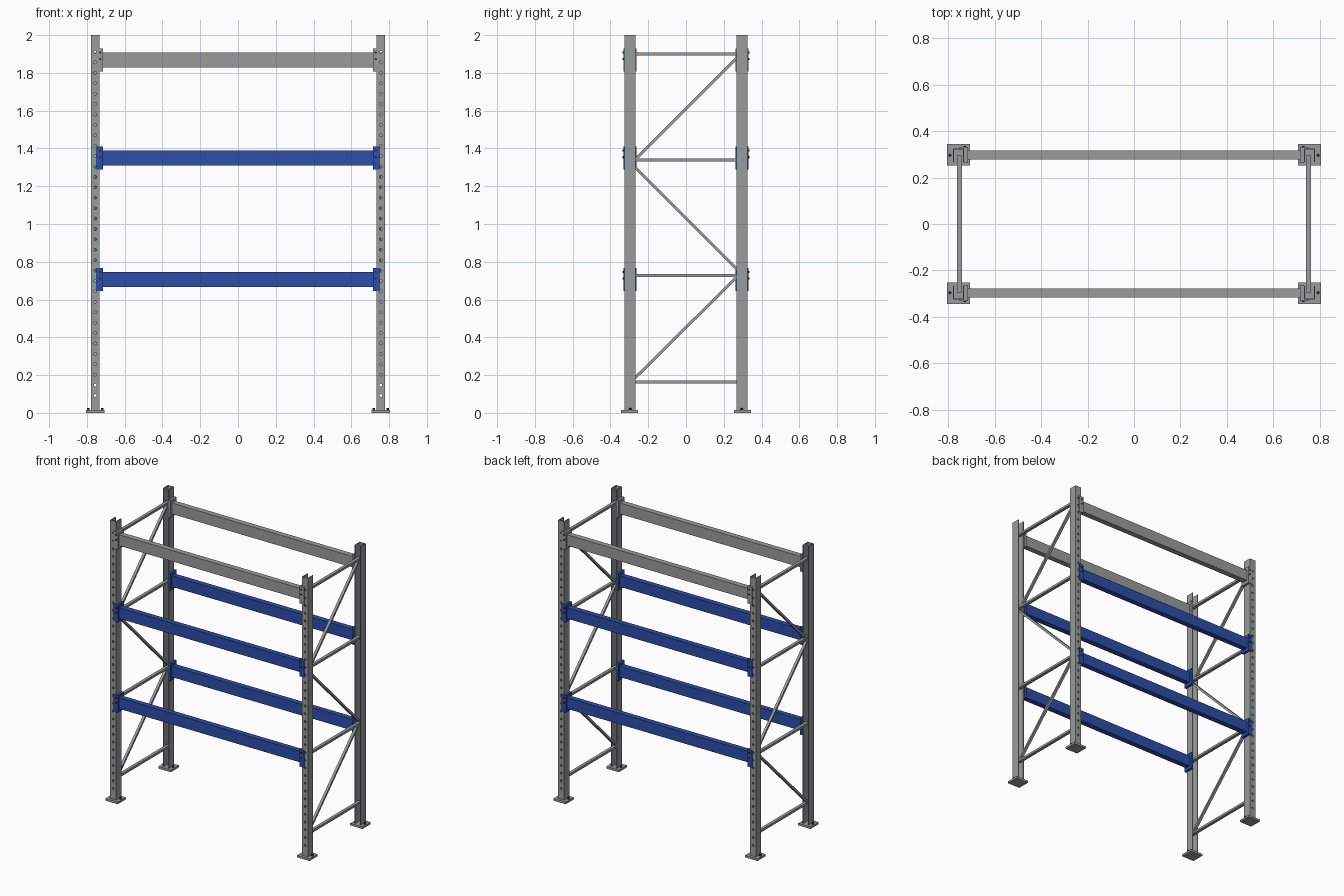
import bpy, bmesh, math
from mathutils import Vector, Matrix

if "Cube" in bpy.data.objects:
    bpy.data.objects.remove(bpy.data.objects["Cube"], do_unlink=True)


def material(name, rgb):
    mat = bpy.data.materials.new(name)
    mat.use_nodes = True
    mat.diffuse_color = (*rgb, 1)
    mat.node_tree.nodes["Principled BSDF"].inputs["Base Color"].default_value = (*rgb, 1)
    return mat


GREY = material("galvanised grey", (0.31, 0.34, 0.335))
BLUE = material("beam blue", (0.027, 0.075, 0.40))
DARK = material("dark steel", (0.025, 0.025, 0.028))

POST_X, POST_Y = 0.756, 0.296      # upright centre
HALF_W, OUT_Y, IN_Y = 0.0235, 0.325, 0.267
SHEET = 0.005


def finish(name, bm, mat):
    bmesh.ops.recalc_face_normals(bm, faces=bm.faces)
    mesh = bpy.data.meshes.new(name)
    bm.to_mesh(mesh)
    bm.free()
    mesh.materials.append(mat)
    obj = bpy.data.objects.new(name, mesh)
    bpy.context.collection.objects.link(obj)
    return obj


def add_box(bm, a, b):
    """Box between two opposite corners."""
    a, b = Vector(a), Vector(b)
    size = [abs(v) for v in b - a]
    bmesh.ops.create_cube(bm, size=1, matrix=Matrix.Translation((a + b) / 2) @ Matrix.Diagonal((*size, 1)))


def add_disc(bm, centre, radius, depth, along_y=False, sides=12):
    turn = Matrix.Rotation(math.pi / 2 if along_y else 0, 4, "X")
    bmesh.ops.create_cone(bm, cap_ends=True, segments=sides, radius1=radius, radius2=radius,
                          depth=depth, matrix=Matrix.Translation(centre) @ turn)


def add_bar(bm, x, start, end, width, thick):
    """Rectangular bar in a plane of constant x, between two (y, z) points."""
    p, q = Vector((x, *start)), Vector((x, *end))
    d = q - p
    turn = Matrix.Rotation(math.atan2(d.z, d.y), 4, "X")
    bmesh.ops.create_cube(bm, size=1, matrix=Matrix.Translation((p + q) / 2) @ turn
                          @ Matrix.Diagonal((width, d.length, thick, 1)))


def post_mesh():
    """Channel upright at the +x, +y corner, with a punched outer web."""
    bm = bmesh.new()
    outline = [(-HALF_W, IN_Y), (-HALF_W, OUT_Y), (HALF_W, OUT_Y), (HALF_W, IN_Y),
               (HALF_W - SHEET, IN_Y), (HALF_W - SHEET, OUT_Y - SHEET),
               (SHEET - HALF_W, OUT_Y - SHEET), (SHEET - HALF_W, IN_Y)]
    face = bm.faces.new([bm.verts.new((POST_X + x, y, 0.012)) for x, y in outline])
    top = bmesh.ops.extrude_face_region(bm, geom=[face])["geom"]
    bmesh.ops.translate(bm, vec=(0, 0, 1.988), verts=[v for v in top if isinstance(v, bmesh.types.BMVert)])
    post = finish("post_blank", bm, GREY)

    cut = bmesh.new()
    for i in range(34):
        add_disc(cut, (POST_X, OUT_Y, 0.092 + i * 0.0551), 0.0075, 0.03, True, 10)
    cutter = finish("hole_cutter", cut, GREY)
    cutter.hide_render = True
    mod = post.modifiers.new("holes", "BOOLEAN")
    mod.operation, mod.solver, mod.object = "DIFFERENCE", "EXACT", cutter
    bpy.context.view_layer.update()
    mesh = bpy.data.meshes.new_from_object(post.evaluated_get(bpy.context.evaluated_depsgraph_get()))
    bpy.data.objects.remove(post)
    bpy.data.objects.remove(cutter)
    return mesh


punched = post_mesh()

# Uprights and feet at the four corners
for sx, side in ((1, "left"), (-1, "right")):
    for sy, end in ((1, "back"), (-1, "front")):
        bm = bmesh.new()
        bm.from_mesh(punched)
        bmesh.ops.scale(bm, vec=(sx, sy, 1), verts=bm.verts)
        finish(f"{end}_{side}_post", bm, GREY)

        bm = bmesh.new()
        add_box(bm, (sx * 0.707, sy * 0.253, 0), (sx * 0.805, sy * 0.344, 0.015))
        finish(f"{end}_{side}_foot_plate", bm, GREY)
        bm = bmesh.new()
        for dx in (-0.037, 0.037):
            add_disc(bm, (sx * POST_X + dx, sy * POST_Y, 0.02), 0.007, 0.014, sides=6)
        finish(f"{end}_{side}_foot_bolts", bm, DARK)

    # Side frame bracing
    bm = bmesh.new()
    for z in (0.163, 0.727, 1.34, 1.9):
        add_bar(bm, sx * 0.752, (-POST_Y, z), (POST_Y, z), 0.022, 0.016)
    finish(f"{side}_horizontal_braces", bm, GREY)
    bm = bmesh.new()
    for y, low, high in ((0.28, 0.175, 0.73), (-0.28, 0.75, 1.31), (0.28, 1.33, 1.89)):
        add_bar(bm, sx * 0.752, (-y, low), (y, high), 0.018, 0.015)
    finish(f"{side}_diagonal_braces", bm, GREY)

# Beams with hooked end brackets
for level, z, mat in (("lower", 0.706, BLUE), ("middle", 1.349, BLUE), ("upper", 1.868, GREY)):
    for sy, end in ((1, "back"), (-1, "front")):
        bm = bmesh.new()
        add_box(bm, (-0.72, sy * 0.277, z - 0.039), (0.72, sy * 0.316, z + 0.039))
        finish(f"{end}_{level}_beam", bm, mat)
        bm, pins = bmesh.new(), bmesh.new()
        for sx in (1, -1):
            add_box(bm, (sx * 0.715, sy * 0.262, z - 0.061), (sx * 0.7315, sy * 0.331, z + 0.061))
            add_box(bm, (sx * 0.7315, sy * 0.3255, z - 0.061), (sx * 0.752, sy * 0.331, z + 0.061))
            for dz in (0.005, 0.04):
                add_disc(pins, (sx * 0.729, sy * 0.3325, z + dz), 0.006, 0.006, True)
        finish(f"{end}_{level}_beam_brackets", bm, mat)
        finish(f"{end}_{level}_bracket_pins", pins, DARK)
